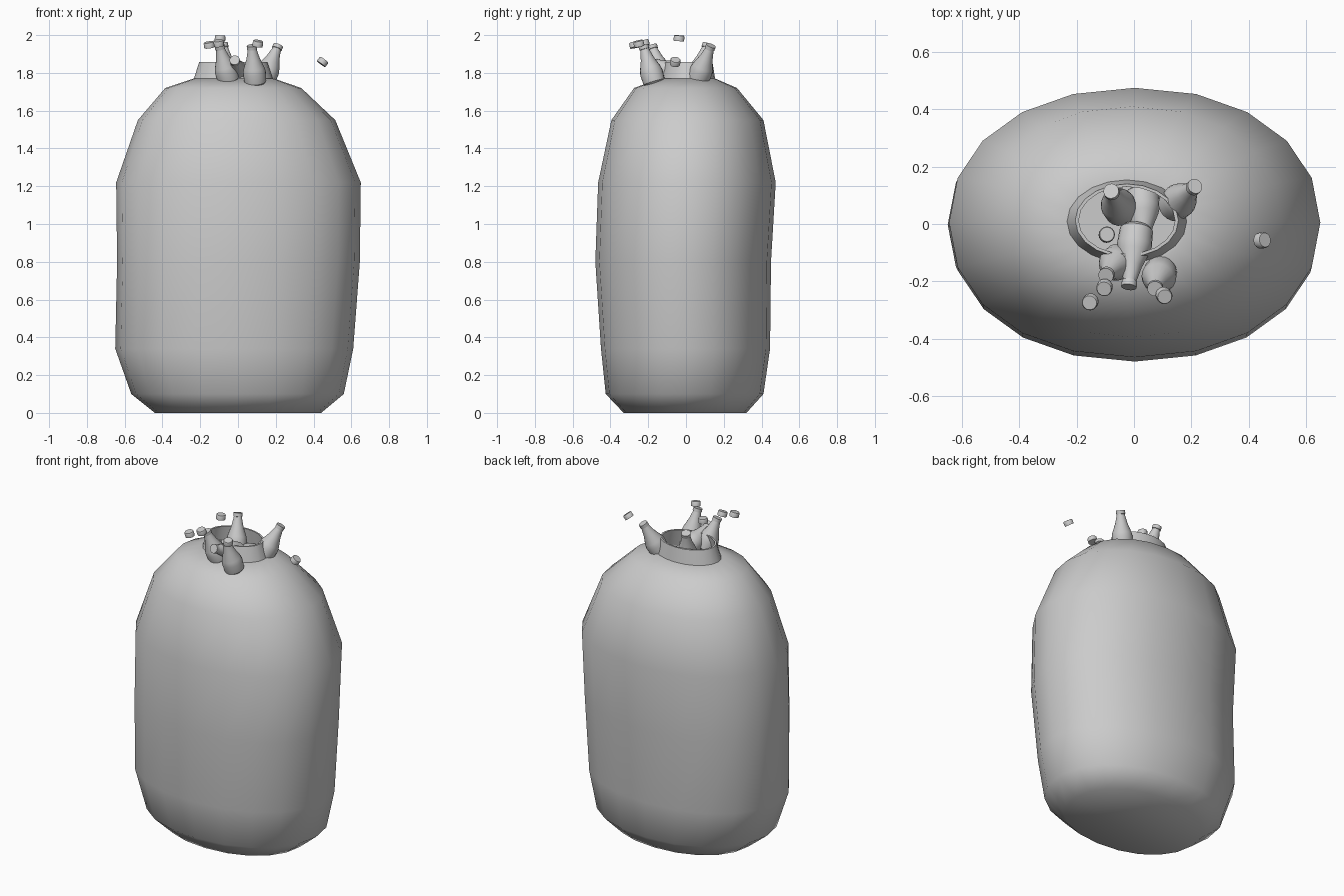
import bpy, bmesh, math
from mathutils import Vector, Matrix

if "Cube" in bpy.data.objects:
    bpy.data.objects.remove(bpy.data.objects["Cube"])

grey = bpy.data.materials.new("plain_grey")
grey.diffuse_color = (0.6, 0.6, 0.6, 1)
grey.use_nodes = True
grey.node_tree.nodes["Principled BSDF"].inputs["Base Color"].default_value = grey.diffuse_color


def loft(name, rings, n, power=1.0, cap_start=True, cap_end=True, angle=40, close=False):
    """Skin oval rings given as (z, x min, x max, y min, y max)."""
    bm = bmesh.new()
    loops = []
    for z, x0, x1, y0, y1 in rings:
        loop = []
        for i in range(n):
            a = 2 * math.pi * i / n
            c, s = math.cos(a), math.sin(a)
            c = math.copysign(abs(c) ** power, c)
            s = math.copysign(abs(s) ** power, s)
            loop.append(bm.verts.new(((x0 + x1) / 2 + c * (x1 - x0) / 2,
                                      (y0 + y1) / 2 + s * (y1 - y0) / 2, z)))
        loops.append(loop)
    pairs = list(zip(loops, loops[1:]))
    if close:
        pairs.append((loops[-1], loops[0]))
    for a, b in pairs:
        for i in range(n):
            j = (i + 1) % n
            bm.faces.new((a[i], a[j], b[j], b[i]))
    if cap_start and not close:
        bm.faces.new(loops[0][::-1])
    if cap_end and not close:
        bm.faces.new(loops[-1])
    bmesh.ops.recalc_face_normals(bm, faces=bm.faces)
    mesh = bpy.data.meshes.new(name)
    bm.to_mesh(mesh)
    bm.free()
    mesh.materials.append(grey)
    ob = bpy.data.objects.new(name, mesh)
    bpy.context.collection.objects.link(ob)
    bpy.ops.object.select_all(action='DESELECT')
    ob.select_set(True)
    bpy.context.view_layer.objects.active = ob
    bpy.ops.object.shade_smooth_by_angle(angle=math.radians(angle))
    return ob


def turned(name, profile, n, angle):
    """Round part from (radius, height) points."""
    return loft(name, [(z, -r, r, -r, r) for r, z in profile], n, angle=angle)


def place(ob, pos, direction):
    q = Vector(direction).to_track_quat('Z', 'Y')
    ob.matrix_world = Matrix.Translation(pos) @ q.to_matrix().to_4x4()


# sack body with a sunken mouth
loft("sack", [
    (0.00, -0.44, 0.44, -0.33, 0.32),
    (0.10, -0.565, 0.56, -0.425, 0.41),
    (0.34, -0.65, 0.61, -0.45, 0.445),
    (0.80, -0.64, 0.645, -0.48, 0.45),
    (1.22, -0.645, 0.65, -0.465, 0.475),
    (1.55, -0.53, 0.515, -0.395, 0.41),
    (1.72, -0.385, 0.335, -0.275, 0.27),
    (1.77, -0.235, 0.19, -0.14, 0.155),
    (1.765, -0.205, 0.165, -0.12, 0.13),
    (1.62, -0.21, 0.17, -0.13, 0.14),
], 20, power=0.94, angle=50)

# gathered collar
loft("collar", [
    (1.75, -0.24, 0.19, -0.14, 0.157),
    (1.858, -0.205, 0.155, -0.115, 0.14),
    (1.858, -0.193, 0.143, -0.105, 0.13),
    (1.75, -0.215, 0.17, -0.125, 0.14),
], 20, close=True)

# bottles: base point and mouth point
bottles = [
    ((-0.045, 0.045, 1.735), (-0.08, 0.115, 1.955)),
    ((0.135, 0.06, 1.755), (0.213, 0.132, 1.945)),
    ((0.093, -0.165, 1.74), (0.073, -0.226, 1.945)),
    ((-0.048, -0.12, 1.755), (-0.098, -0.18, 1.945)),
    ((0.01, -0.01, 1.775), (-0.018, -0.22, 1.868)),
    ((0.03, 0.12, 1.72), (0.03, -0.08, 1.80)),
]
for k, (b, t) in enumerate(bottles):
    d = Vector(t) - Vector(b)
    h = d.length
    ob = turned("bottle_%d" % (k + 1), [
        (0.046, 0), (0.058, 0.012), (0.061, 0.3 * h), (0.055, 0.42 * h),
        (0.036, 0.65 * h), (0.024, 0.88 * h), (0.023, 0.9 * h),
        (0.027, 0.905 * h), (0.027, h)], 20, 40)
    place(ob, b, d)

# loose bottle caps: centre and axis
caps = [
    ((-0.095, -0.037, 1.983), (0.05, 0.05, 1)),
    ((-0.153, -0.272, 1.948), (-0.15, -0.2, 1)),
    ((-0.103, -0.222, 1.957), (-0.1, -0.3, 1)),
    ((0.105, -0.25, 1.955), (0.15, -0.25, 1)),
    ((0.448, -0.057, 1.858), (0.6, 0.1, 0.8)),
]
for k, (p, d) in enumerate(caps):
    ob = turned("cap_%d" % (k + 1), [(0.028, -0.014), (0.028, 0.01), (0.025, 0.015)], 16, 40)
    place(ob, p, d)
